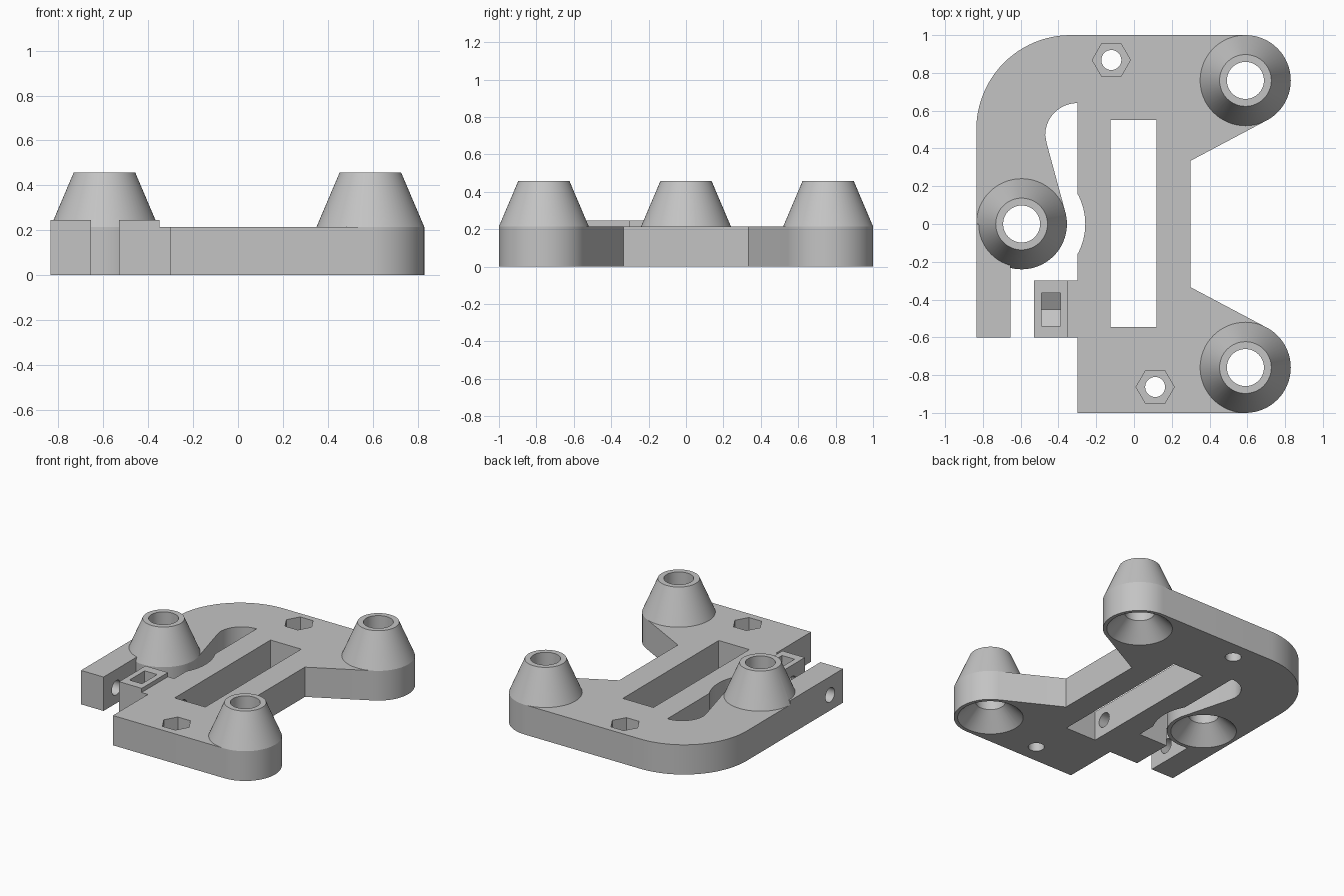
import bpy
import bmesh
from math import cos, sin, radians, pi
from mathutils import Matrix

old = bpy.data.objects.get("Cube")
if old:
    bpy.data.objects.remove(old, do_unlink=True)

PLATE_H, PAD_H, BOSS_H = 0.215, 0.245, 0.457
BOSS_R = 0.24
BOSSES = [(0.59, 0.76), (0.59, -0.76), (-0.595, 0)]

grey = bpy.data.materials.new("plain grey")
grey.use_nodes = True
grey.diffuse_color = (0.55, 0.55, 0.55, 1)
grey.node_tree.nodes["Principled BSDF"].inputs["Base Color"].default_value = grey.diffuse_color


def finish(name, bm):
    bmesh.ops.recalc_face_normals(bm, faces=bm.faces)
    mesh = bpy.data.meshes.new(name)
    bm.to_mesh(mesh)
    bm.free()
    mesh.materials.append(grey)
    ob = bpy.data.objects.new(name, mesh)
    bpy.context.collection.objects.link(ob)
    return ob


def prism(name, points, z0, z1):
    bm = bmesh.new()
    face = bm.faces.new([bm.verts.new((x, y, z0)) for x, y in points])
    ext = bmesh.ops.extrude_face_region(bm, geom=[face])
    verts = [g for g in ext["geom"] if isinstance(g, bmesh.types.BMVert)]
    bmesh.ops.translate(bm, verts=verts, vec=(0, 0, z1 - z0))
    return finish(name, bm)


def box(name, x0, x1, y0, y1, z0, z1):
    return prism(name, [(x0, y0), (x1, y0), (x1, y1), (x0, y1)], z0, z1)


def turned(name, profile, centre, sides=64, matrix=None):
    """Solid of revolution about z from (radius, height) pairs."""
    bm = bmesh.new()
    rings = [[bm.verts.new((r * cos(2 * pi * i / sides), r * sin(2 * pi * i / sides), z))
              for i in range(sides)] for r, z in profile]
    for a, b in zip(rings, rings[1:]):
        for i in range(sides):
            j = (i + 1) % sides
            bm.faces.new((a[i], a[j], b[j], b[i]))
    bm.faces.new(rings[0])
    bm.faces.new(rings[-1])
    if matrix:
        bm.transform(matrix)
    bmesh.ops.translate(bm, verts=bm.verts, vec=centre)
    return finish(name, bm)


def combine(target, tool, operation):
    tool.hide_render = True
    mod = target.modifiers.new(tool.name, "BOOLEAN")
    mod.operation = operation
    mod.solver = "EXACT"
    mod.object = tool
    bpy.context.view_layer.objects.active = target
    bpy.ops.object.modifier_apply(modifier=mod.name)
    bpy.data.objects.remove(tool, do_unlink=True)


def arc(cx, cy, r, a0, a1, n):
    angles = [radians(a0 + (a1 - a0) * i / n) for i in range(n + 1)]
    return [(cx + r * cos(a), cy + r * sin(a)) for a in angles]


# Plate outline with clamp arm, relief slot and nut tab
outline = [(-0.30, -1), (0.59, -1), BOSSES[1], (0.698, -0.546), (0.30, -0.335),
           (0.30, 0.335), (0.698, 0.546), BOSSES[0], (0.59, 1)]
outline += arc(-0.335, 0.5, 0.5, 90, 180, 24)
outline += [(-0.835, -0.60), (-0.655, -0.60), (-0.655, -0.1), BOSSES[2], (-0.36, 0.05), (-0.463, 0.43)]
outline += arc(-0.30, 0.47, 0.17, 180, 90, 16)
outline += arc(-0.59, 0, 0.332, 29, -29, 16)
outline += [(-0.30, -0.30), (-0.53, -0.30), (-0.53, -0.60), (-0.30, -0.60)]
body = prism("mounting_plate", outline, 0, PLATE_H)

# Raised pads on the clamp arm and the nut tab
combine(body, box("arm_pad", -0.835, -0.655, -0.60, 0, 0, PAD_H), "UNION")
combine(body, box("tab_pad", -0.53, -0.35, -0.60, -0.30, 0, PAD_H), "UNION")

# Tapered bosses
for x, y in BOSSES:
    combine(body, turned("boss", [(BOSS_R, 0), (BOSS_R, PLATE_H), (0.137, BOSS_H)], (x, y, 0)), "UNION")

# Boss bores with countersinks underneath
for x, y in BOSSES:
    bore = [(0.225, -0.01), (0.098, 0.117), (0.098, 0.6)]
    combine(body, turned("bore", bore, (x, y, 0)), "DIFFERENCE")

# Central window
combine(body, box("window", -0.125, 0.12, -0.545, 0.55, -0.1, 0.4), "DIFFERENCE")

# Screw holes with hexagonal nut recesses
for x, y in [(-0.12, 0.868), (0.112, -0.863)]:
    combine(body, turned("screw_hole", [(0.053, -0.1), (0.053, 0.4)], (x, y, 0), 32), "DIFFERENCE")
    combine(body, turned("nut_recess", [(0.101, 0.115), (0.101, 0.4)], (x, y, 0), 6), "DIFFERENCE")

# Clamp screw hole through arm, tab and inner wall
along_x = Matrix.Rotation(pi / 2, 4, "Y")
combine(body, turned("clamp_hole", [(0.052, -0.9), (0.052, 0)], (0, -0.453, 0.112), 32, along_x), "DIFFERENCE")

# Nut trap: slot open at the top with a pointed floor
trap = [(-0.54, 0.4), (-0.54, 0.062), (-0.453, 0.012), (-0.366, 0.062), (-0.366, 0.4)]
bm = bmesh.new()
ends = [[bm.verts.new((x, y, z)) for y, z in trap] for x in (-0.49, -0.39)]
for ring in ends:
    bm.faces.new(ring)
for i in range(len(trap)):
    j = (i + 1) % len(trap)
    bm.faces.new((ends[0][i], ends[0][j], ends[1][j], ends[1][i]))
combine(body, finish("nut_trap", bm), "DIFFERENCE")

# Smooth the round walls, keep edges crisp
bpy.ops.object.select_all(action="DESELECT")
body.select_set(True)
bpy.context.view_layer.objects.active = body
bpy.ops.object.shade_smooth_by_angle(angle=radians(20))
